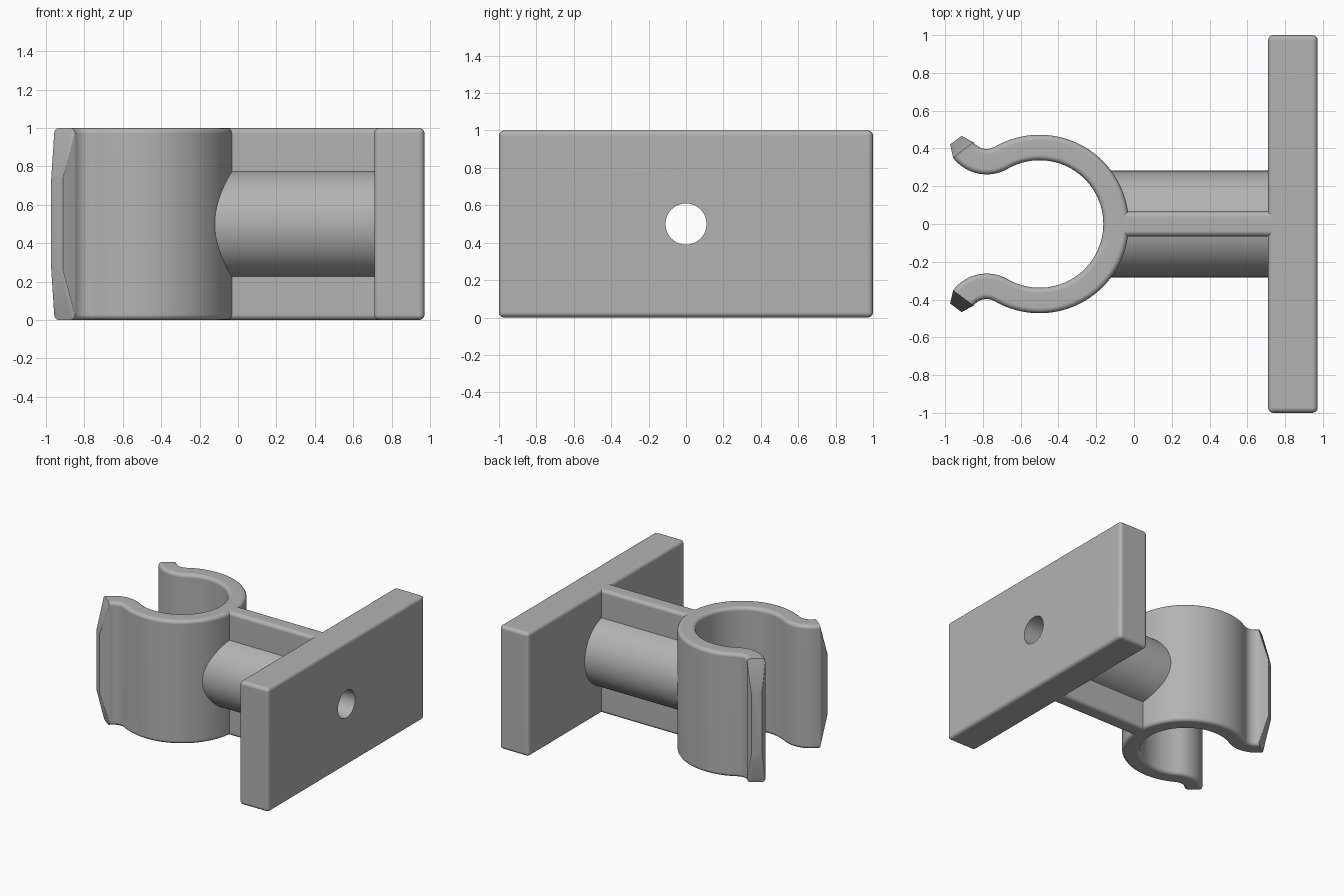
import bpy, bmesh
from math import radians, cos, sin, pi
from mathutils import Vector, Matrix

cube = bpy.data.objects.get("Cube")
if cube:
    bpy.data.objects.remove(cube, do_unlink=True)

grey = bpy.data.materials.new("Light grey plastic")
grey.use_nodes = True
colour = (0.45, 0.45, 0.45, 1)
grey.diffuse_color = colour
grey.node_tree.nodes["Principled BSDF"].inputs["Base Color"].default_value = colour

MID_Z = 0.5
FILLET = 0.028


def make_object(name, bm):
    bmesh.ops.recalc_face_normals(bm, faces=bm.faces)
    mesh = bpy.data.meshes.new(name)
    bm.to_mesh(mesh)
    bm.free()
    mesh.materials.append(grey)
    obj = bpy.data.objects.new(name, mesh)
    bpy.context.collection.objects.link(obj)
    return obj


def rounded_box(name, low, high):
    low, high = Vector(low), Vector(high)
    bm = bmesh.new()
    bmesh.ops.create_cube(bm, size=1, matrix=Matrix.Translation((low + high) / 2)
                          @ Matrix.Diagonal((*(high - low), 1)))
    bmesh.ops.bevel(bm, geom=bm.edges[:], offset=FILLET, segments=4,
                    profile=0.5, affect='EDGES')
    return make_object(name, bm)


def rod(name, x0, x1, radius):
    bm = bmesh.new()
    place = Matrix.Translation(((x0 + x1) / 2, 0, MID_Z)) @ Matrix.Rotation(pi / 2, 4, 'Y')
    bmesh.ops.create_cone(bm, cap_ends=True, segments=64, radius1=radius,
                          radius2=radius, depth=x1 - x0, matrix=place)
    return make_object(name, bm)


def activate(obj):
    bpy.ops.object.select_all(action='DESELECT')
    obj.select_set(True)
    bpy.context.view_layer.objects.active = obj


# Clip: a rounded section swept along a C shaped path with curled lips
HALF_WALL = 0.0675
ring_centre, ring_radius = Vector((-0.5, 0)), 0.405
lip_centre, lip_radius = Vector((-0.78, 0.485)), 0.155


def rounded_section():
    points = []
    for i, (su, sv) in enumerate(((1, 1), (-1, 1), (-1, -1), (1, -1))):
        for k in range(5):
            a = (i + k / 4) * pi / 2
            points.append((su * (HALF_WALL - FILLET) + FILLET * cos(a),
                           sv * (MID_Z - FILLET) + FILLET * sin(a)))
    return points


def half_path():
    """Stations of centre, side direction, width scale and height scale."""
    stations = []
    for k in range(33):
        a = radians(120 * k / 32)
        d = Vector((cos(a), sin(a)))
        stations.append((ring_centre + ring_radius * d, d, 1, 1))
    for k in range(1, 17):
        a = radians(300 - 83 * k / 16)
        d = Vector((cos(a), sin(a)))
        stations.append((lip_centre + lip_radius * d, -d, 1, 1))
    # Tapered tip beyond the lip
    end = stations[-1][0] + 0.065 * Vector((sin(a), -cos(a)))
    stations.append((end, -d, 0.56, 0.5))
    return stations


upper = half_path()
flip = Vector((1, -1))
lower = [(c * flip, d * flip, w, h) for c, d, w, h in upper[:0:-1]]
bm = bmesh.new()
loops = []
for c, d, w, h in lower + upper:
    loops.append([bm.verts.new((*(c + d * u * w), MID_Z + v * h))
                  for u, v in rounded_section()])
for a, b in zip(loops, loops[1:]):
    for i in range(len(a)):
        j = (i + 1) % len(a)
        bm.faces.new((a[i], a[j], b[j], b[i]))
bm.faces.new(loops[0])
bm.faces.new(loops[-1])
clip = make_object("spring_clip", bm)

# Mounting plate, shaft and the ribs above and below the shaft
plate = rounded_box("mounting_plate", (0.71, -1, 0), (0.972, 1, 1))
shaft = rod("shaft", -0.14, 0.75, 0.282)
ribs = [rounded_box("upper_rib", (-0.1, -0.065, 0.72), (0.77, 0.065, 1)),
        rounded_box("lower_rib", (-0.1, -0.065, 0), (0.77, 0.065, 0.28))]

# Screw hole running through plate, shaft and clip wall
drill = rod("hole_cutter", -0.4, 1.2, 0.11)
drill.hide_render = True
for part in (clip, plate, shaft):
    activate(part)
    cut = part.modifiers.new("Screw hole", 'BOOLEAN')
    cut.operation = 'DIFFERENCE'
    cut.solver = 'EXACT'
    cut.object = drill
    bpy.ops.object.modifier_apply(modifier=cut.name)
bpy.data.objects.remove(drill, do_unlink=True)

# Smooth shading with crisp edges and flat broad faces
for part in (clip, plate, shaft, *ribs):
    activate(part)
    bpy.ops.object.shade_smooth_by_angle(angle=radians(25))
    weighted = part.modifiers.new("Weighted normals", 'WEIGHTED_NORMAL')
    weighted.keep_sharp = True
